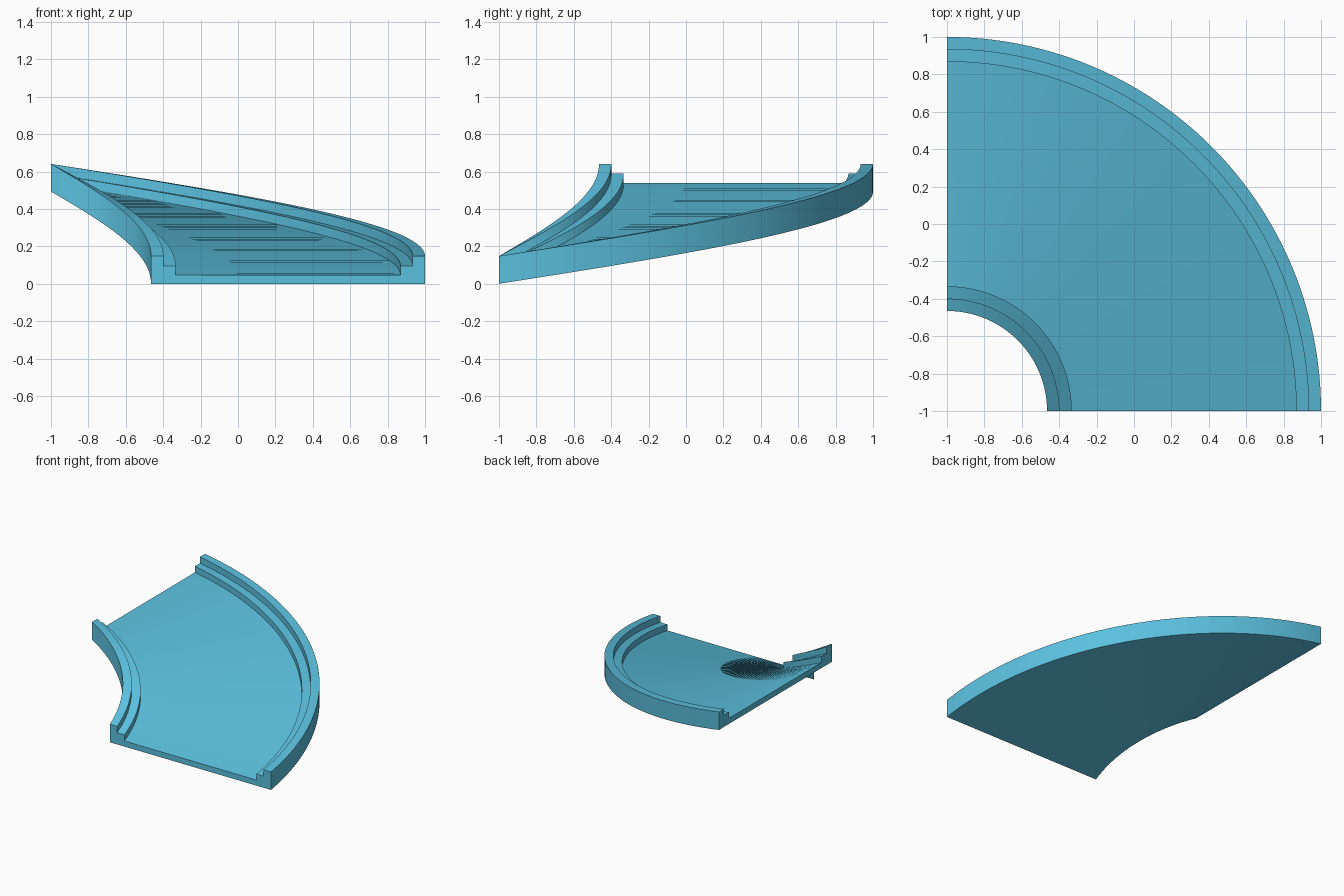
import bpy
import bmesh
import math

cube = bpy.data.objects.get("Cube")
if cube:
    bpy.data.objects.remove(cube, do_unlink=True)

# Single blue material
blue = bpy.data.materials.new("sky_blue")
blue.use_nodes = True
colour = (0.105, 0.527, 0.730, 1)
blue.diffuse_color = colour
blue.node_tree.nodes["Principled BSDF"].inputs["Base Color"].default_value = colour

# Channel cross-section as (radius, height): floor, stepped kerbs, outer walls
INNER, OUTER = 0.535, 2.0
WALL, STEP = 0.066, 0.132
half = [(0, 0), (0, 0.148), (WALL, 0.148), (WALL, 0.096), (STEP, 0.096), (STEP, 0.046)]
profile = [(INNER + r, z) for r, z in half]
profile += [(OUTER - r, z) for r, z in reversed(half)]

# Sweep the section through a quarter turn while it climbs
SEGMENTS = 64
RISE = 0.493
bm = bmesh.new()
rings = []
for i in range(SEGMENTS + 1):
    t = i / SEGMENTS
    a = t * math.pi / 2
    rings.append([bm.verts.new((r * math.cos(a) - 1, r * math.sin(a) - 1, z + RISE * t))
                  for r, z in profile])
count = len(profile)
for a, b in zip(rings, rings[1:]):
    for j in range(count):
        k = (j + 1) % count
        bm.faces.new((a[j], a[k], b[k], b[j]))

# End caps
bm.faces.new(rings[0])
bm.faces.new(rings[-1])
bmesh.ops.recalc_face_normals(bm, faces=bm.faces)

mesh = bpy.data.meshes.new("curved_ramp")
bm.to_mesh(mesh)
bm.free()
mesh.materials.append(blue)
ramp = bpy.data.objects.new("curved_ramp", mesh)
bpy.context.collection.objects.link(ramp)

# Smooth sweep with crisp kerb edges
bpy.context.view_layer.objects.active = ramp
ramp.select_set(True)
bpy.ops.object.shade_smooth_by_angle(angle=math.radians(30))
